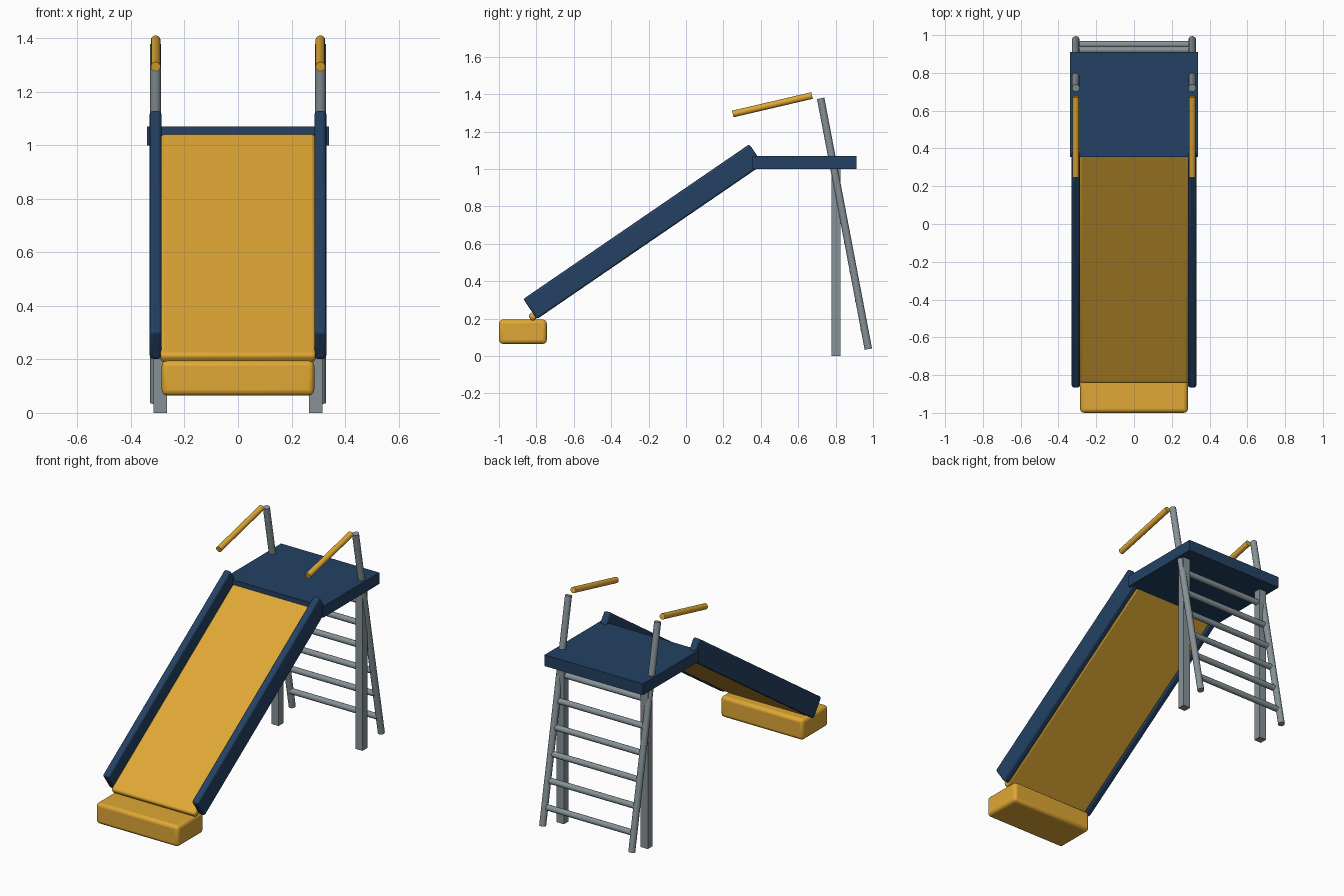
import bpy, math
from mathutils import Vector

if "Cube" in bpy.data.objects:
    bpy.data.objects.remove(bpy.data.objects["Cube"])


def material(name, rgb):
    m = bpy.data.materials.new(name)
    m.diffuse_color = (*rgb, 1)
    m.use_nodes = True
    m.node_tree.nodes["Principled BSDF"].inputs["Base Color"].default_value = m.diffuse_color
    return m


YELLOW = material("golden yellow", (0.74, 0.39, 0.035))
NAVY = material("navy blue", (0.017, 0.053, 0.125))
GREY = material("steel grey", (0.24, 0.29, 0.31))


def box(name, centre, size, mat, bevel=0, tilt=0):
    bpy.ops.mesh.primitive_cube_add(size=1, location=centre)
    ob = bpy.context.object
    ob.name = name
    ob.scale = size
    bpy.ops.object.transform_apply(location=False, rotation=False, scale=True)
    ob.rotation_euler.x = tilt
    ob.data.materials.append(mat)
    if bevel:
        mod = ob.modifiers.new("rounded edges", 'BEVEL')
        mod.width = bevel
        mod.segments = 3
        bpy.ops.object.shade_smooth_by_angle(angle=math.radians(35))
    return ob


def tube(name, a, b, radius, mat):
    a, b = Vector(a), Vector(b)
    bpy.ops.mesh.primitive_cylinder_add(vertices=20, radius=radius, depth=(b - a).length,
                                        location=(a + b) / 2)
    ob = bpy.context.object
    ob.name = name
    ob.rotation_euler = (b - a).to_track_quat('Z', 'Y').to_euler()
    ob.data.materials.append(mat)
    bpy.ops.object.shade_smooth_by_angle(angle=math.radians(35))
    return ob


SLOPE = math.radians(34.4)

# Platform
box("platform", (0, 0.633, 1.035), (0.68, 0.555, 0.07), NAVY)

# Slide bed and rounded exit block
box("slide_bed", (0, -0.226, 0.618), (0.58, 1.475, 0.04), YELLOW, 0.014, SLOPE)
box("slide_exit", (0, -0.872, 0.13), (0.57, 0.255, 0.13), YELLOW, 0.02)

# Paired parts
LOW, HIGH = Vector((0, 0.975, 0.037)), Vector((0, 0.72, 1.378))
for side, s in (("left", -1), ("right", 1)):
    box(f"{side}_slide_side", (s * 0.308, -0.229, 0.665), (0.044, 1.465, 0.13), NAVY, 0.012, SLOPE)
    box(f"{side}_post", (s * 0.29, 0.803, 0.502), (0.05, 0.048, 1.004), GREY)
    x = Vector((s * 0.308, 0, 0))
    tube(f"{side}_ladder_rail", LOW + x, HIGH + x, 0.02, GREY)
    tube(f"{side}_handle", (s * 0.308, 0.25, 1.294), (s * 0.308, 0.674, 1.393), 0.018, YELLOW)

# Ladder rungs
for i in range(6):
    z = 0.145 + i * 0.155
    p = LOW.lerp(HIGH, (z - LOW.z) / (HIGH.z - LOW.z))
    y = p.y - 0.004
    tube(f"ladder_rung_{i + 1}", (-0.305, y, z), (0.305, y, z), 0.018, GREY)
